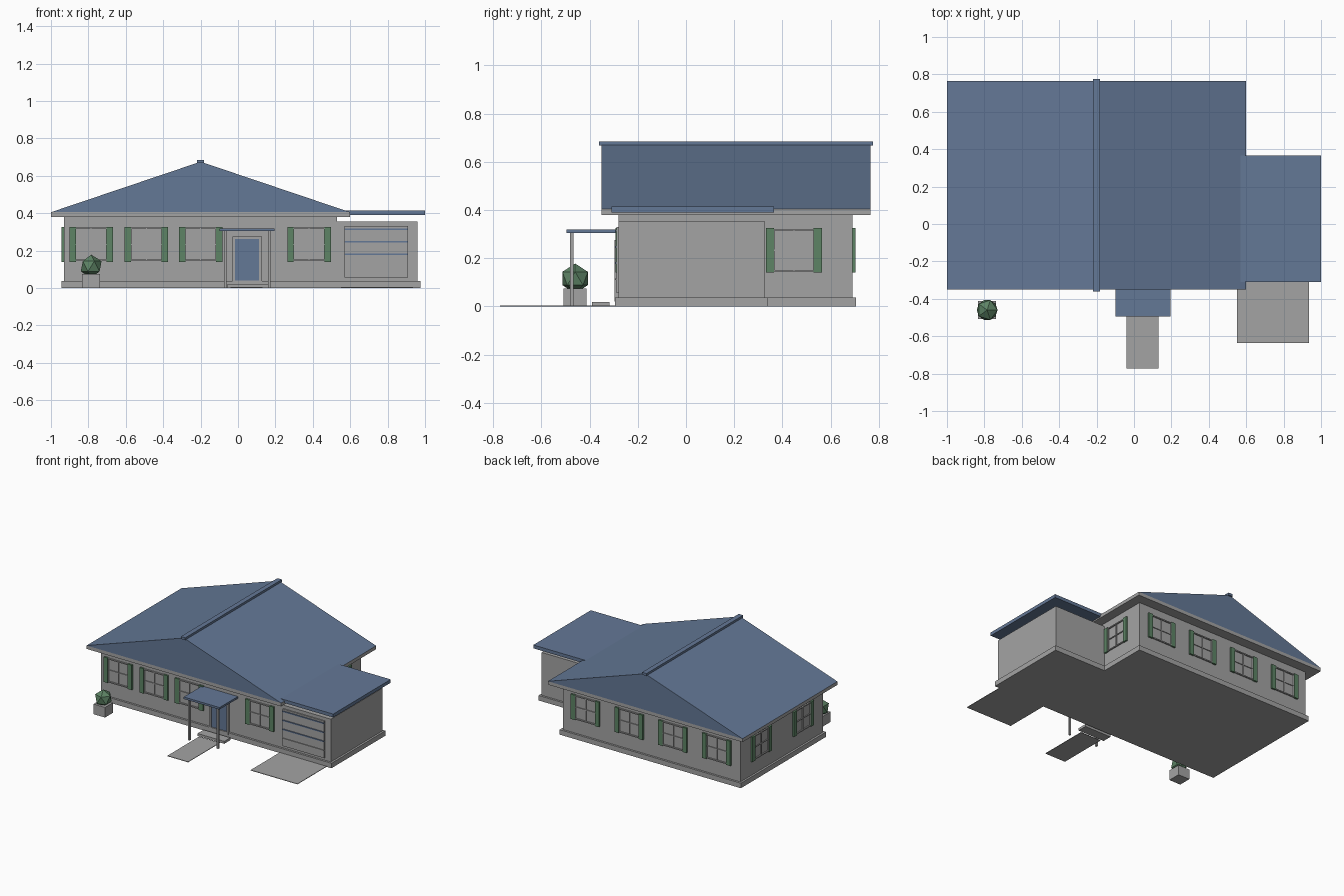
import bpy, bmesh, math
from mathutils import Matrix, Vector

if "Cube" in bpy.data.objects:
    bpy.data.objects.remove(bpy.data.objects["Cube"])


def material(name, rgb):
    m = bpy.data.materials.new(name)
    m.diffuse_color = (*rgb, 1)
    m.use_nodes = True
    m.node_tree.nodes["Principled BSDF"].inputs["Base Color"].default_value = m.diffuse_color
    return m


GRAY = material("stone gray", (0.37, 0.37, 0.37))
BLUE = material("slate blue", (0.127, 0.188, 0.305))
GREEN = material("leaf green", (0.11, 0.23, 0.13))


def finish(name, bm, mat):
    me = bpy.data.meshes.new(name)
    bmesh.ops.recalc_face_normals(bm, faces=bm.faces)
    bm.to_mesh(me)
    bm.free()
    me.materials.append(mat)
    ob = bpy.data.objects.new(name, me)
    bpy.context.collection.objects.link(ob)
    return ob


def boxes(name, mat, spans, place=Matrix()):
    """Boxes given as (x0, x1, y0, y1, z0, z1), moved by a matrix."""
    bm = bmesh.new()
    for x0, x1, y0, y1, z0, z1 in spans:
        mid = Vector(((x0 + x1) / 2, (y0 + y1) / 2, (z0 + z1) / 2))
        size = Matrix.Diagonal((x1 - x0, y1 - y0, z1 - z0, 1))
        bmesh.ops.create_cube(bm, size=1, matrix=place @ Matrix.Translation(mid) @ size)
    return finish(name, bm, mat)


# House and garage walls with their plinths
boxes("main_walls", GRAY, [(-0.93, 0.53, -0.28, 0.69, 0, 0.385)])
boxes("main_plinth", GRAY, [(-0.945, 0.545, -0.295, 0.705, 0, 0.037)])
boxes("garage_walls", GRAY, [(0.52, 0.96, -0.28, 0.325, 0, 0.355)])
boxes("garage_plinth", GRAY, [(0.53, 0.975, -0.295, 0.34, 0, 0.037)])

# Gable roof, eave slab and ridge cap
boxes("eave_slab", GRAY, [(-1, 0.6, -0.35, 0.765, 0.38, 0.405)])
bm = bmesh.new()
ends = [[bm.verts.new((x, y, z)) for x, z in ((-1, 0.405), (0.6, 0.405), (-0.2, 0.675))]
        for y in (-0.35, 0.765)]
for tri in ends:
    bm.faces.new(tri)
for i in range(3):
    j = (i + 1) % 3
    bm.faces.new((ends[0][i], ends[0][j], ends[1][j], ends[1][i]))
finish("gable_roof", bm, BLUE)
boxes("ridge_cap", BLUE, [(-0.218, -0.182, -0.36, 0.775, 0.667, 0.685)])
boxes("garage_roof", BLUE, [(0.54, 1, -0.31, 0.365, 0.39, 0.415)])


# Windows: raised frame, cross bars and a pair of shutters, facing local -y
def window(name, x, y, turn):
    place = Matrix.Translation((x, y, 0)) @ Matrix.Rotation(math.radians(turn), 4, 'Z')
    w, b, z0, z1 = 0.088, 0.008, 0.143, 0.322
    d = -0.009
    boxes(name + "_frame", GRAY, [
        (-w, w, d, 0.002, z0, z0 + b), (-w, w, d, 0.002, z1 - b, z1),
        (-w, -w + b, d, 0.002, z0, z1), (w - b, w, d, 0.002, z0, z1),
        (-0.003, 0.003, -0.006, 0.002, z0, z1),
        (-w, w, -0.006, 0.002, 0.230, 0.236)], place)
    boxes(name + "_shutters", GREEN, [
        (s * 0.099 - 0.017, s * 0.099 + 0.017, -0.013, 0.002, 0.14, 0.325)
        for s in (-1, 1)], place)


for x in (-0.785, -0.49, -0.2, 0.38):
    window("front_window", x, -0.28, 0)
for x in (-0.74, -0.38, -0.02, 0.34):
    window("back_window", x, 0.69, 180)
for y in (-0.04, 0.45):
    window("left_window", -0.93, y, -90)
window("right_window", 0.53, 0.448, 90)

# Entrance: door, frame, step, canopy and posts
boxes("door", BLUE, [(-0.015, 0.112, -0.289, -0.275, 0.037, 0.262)])
boxes("door_frame", GRAY, [
    (-0.03, -0.015, -0.297, -0.275, 0.02, 0.275),
    (0.112, 0.127, -0.297, -0.275, 0.02, 0.275),
    (-0.03, 0.127, -0.297, -0.275, 0.262, 0.275),
    (-0.03, 0.127, -0.297, -0.275, 0.02, 0.04)])
boxes("step", GRAY, [(-0.06, 0.16, -0.39, -0.318, 0, 0.018)])
boxes("canopy", BLUE, [(-0.1, 0.195, -0.495, -0.28, 0.304, 0.319)])
boxes("canopy_posts", GRAY, [(x - 0.007, x + 0.007, -0.481, -0.467, 0, 0.306)
                             for x in (-0.068, 0.167)])

# Garage door with seams
boxes("garage_door", GRAY, [(0.57, 0.91, -0.289, -0.275, 0.055, 0.33)])
boxes("garage_door_stripes", BLUE, [(0.57, 0.91, -0.295, -0.285, z - 0.004, z + 0.004)
                                    for z in (0.18, 0.247, 0.314)])
boxes("garage_door_seam", GRAY, [(0.57, 0.91, -0.295, -0.285, 0.11, 0.116)])

# Ground slabs
boxes("path", GRAY, [(-0.04, 0.13, -0.772, -0.4, 0, 0.004)])
boxes("driveway", GRAY, [(0.55, 0.935, -0.637, -0.28, 0, 0.004)])

# Planter and faceted bush
boxes("planter", GRAY, [(-0.833, -0.738, -0.508, -0.413, 0, 0.075)])
bm = bmesh.new()
bmesh.ops.create_icosphere(bm, subdivisions=1, radius=0.062,
                           matrix=Matrix.Translation((-0.785, -0.46, 0.116)))
finish("bush", bm, GREEN)
